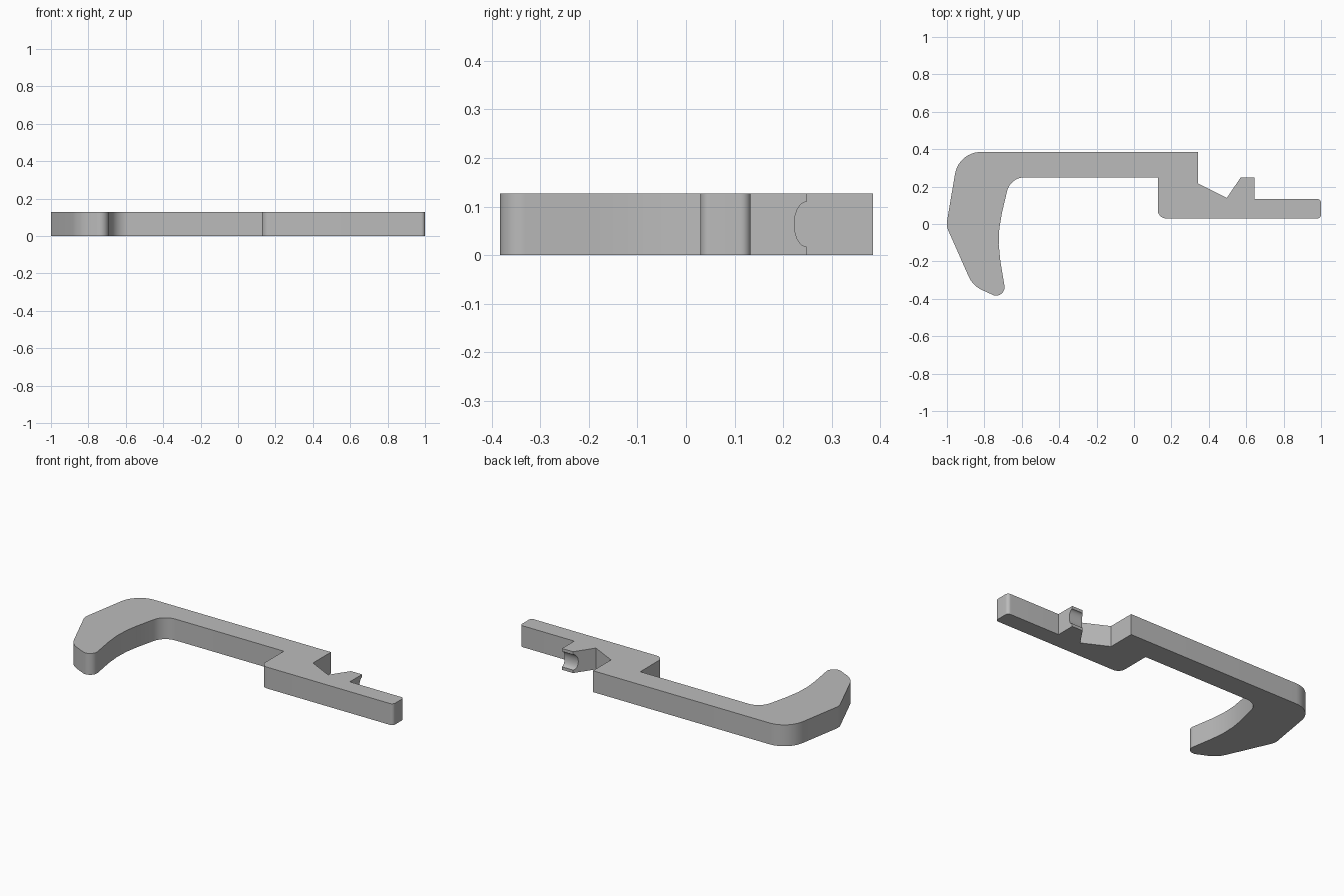
import bpy, bmesh, math
from mathutils import Vector

if "Cube" in bpy.data.objects:
    bpy.data.objects.remove(bpy.data.objects["Cube"], do_unlink=True)

HEIGHT = 0.127

# Outline corners, counter-clockwise: x, y, fillet radius
OUTLINE = [
    (0.343, 0.385, 0), (-0.937, 0.385, 0.14),              # back of the arm
    (-1.004, -0.010, 0.08), (-0.862, -0.330, 0.14),        # outside of the hook
    (-0.679, -0.414, 0.045),                               # hook tip
    (-0.736, -0.066, 0.65), (-0.661, 0.249, 0.095),        # inside of the hook
    (0.127, 0.249, 0), (0.127, 0.030, 0.045),              # step
    (1.0, 0.030, 0.02), (1.0, 0.133, 0.02),                # end of the tab
    (0.643, 0.133, 0), (0.643, 0.248, 0), (0.570, 0.248, 0),  # catch tooth
    (0.496, 0.139, 0), (0.343, 0.216, 0),                  # notch
]


def rounded(corners, step=math.radians(8)):
    """Replace each corner that has a radius with a tangent arc."""
    pts = []
    for i, (x, y, r) in enumerate(corners):
        p = Vector((x, y))
        if r == 0:
            pts.append(p)
            continue
        a = (Vector(corners[i - 1][:2]) - p).normalized()
        b = (Vector(corners[(i + 1) % len(corners)][:2]) - p).normalized()
        half = a.angle(b) / 2
        centre = p + (a + b).normalized() * (r / math.sin(half))
        start = p + a * (r / math.tan(half)) - centre
        end = p + b * (r / math.tan(half)) - centre
        a0 = math.atan2(start.y, start.x)
        turn = math.atan2(start.x * end.y - start.y * end.x, start.dot(end))
        n = max(3, math.ceil(abs(turn) / step))
        for k in range(n + 1):
            t = a0 + turn * k / n
            pts.append(centre + Vector((math.cos(t), math.sin(t))) * r)
    return pts


def extruded(name, points, direction):
    """Make a solid by sweeping a closed outline along a direction."""
    bm = bmesh.new()
    face = bm.faces.new([bm.verts.new(p) for p in points])
    top = bmesh.ops.extrude_face_region(bm, geom=[face])["geom"]
    bmesh.ops.translate(bm, vec=direction,
                        verts=[v for v in top if isinstance(v, bmesh.types.BMVert)])
    bmesh.ops.recalc_face_normals(bm, faces=bm.faces[:])
    mesh = bpy.data.meshes.new(name)
    bm.to_mesh(mesh)
    bm.free()
    obj = bpy.data.objects.new(name, mesh)
    bpy.context.collection.objects.link(obj)
    return obj


# Hooked arm with step, tooth and tab
hook = extruded("hook_latch", [(p.x, p.y, 0) for p in rounded(OUTLINE)], (0, 0, HEIGHT))

# Rounded groove running across the top of the catch tooth
ring = [(0.51, 0.248 + 0.025 * math.cos(t), HEIGHT / 2 + 0.046 * math.sin(t))
        for t in (math.tau * (k + 0.5) / 40 for k in range(40))]
cutter = extruded("groove_cutter", ring, (0.2, 0, 0))
cutter.hide_render = True
cut = hook.modifiers.new("groove", "BOOLEAN")
cut.operation = "DIFFERENCE"
cut.solver = "EXACT"
cut.object = cutter
bpy.context.view_layer.objects.active = hook
hook.select_set(True)
bpy.ops.object.modifier_apply(modifier=cut.name)
bpy.data.objects.remove(cutter, do_unlink=True)

# Plain grey finish
grey = bpy.data.materials.new("plain grey")
grey.use_nodes = True
grey.diffuse_color = (0.5, 0.5, 0.5, 1)
grey.node_tree.nodes["Principled BSDF"].inputs["Base Color"].default_value = (0.5, 0.5, 0.5, 1)
hook.data.materials.clear()
hook.data.materials.append(grey)
bpy.ops.object.shade_smooth_by_angle(angle=math.radians(25))
